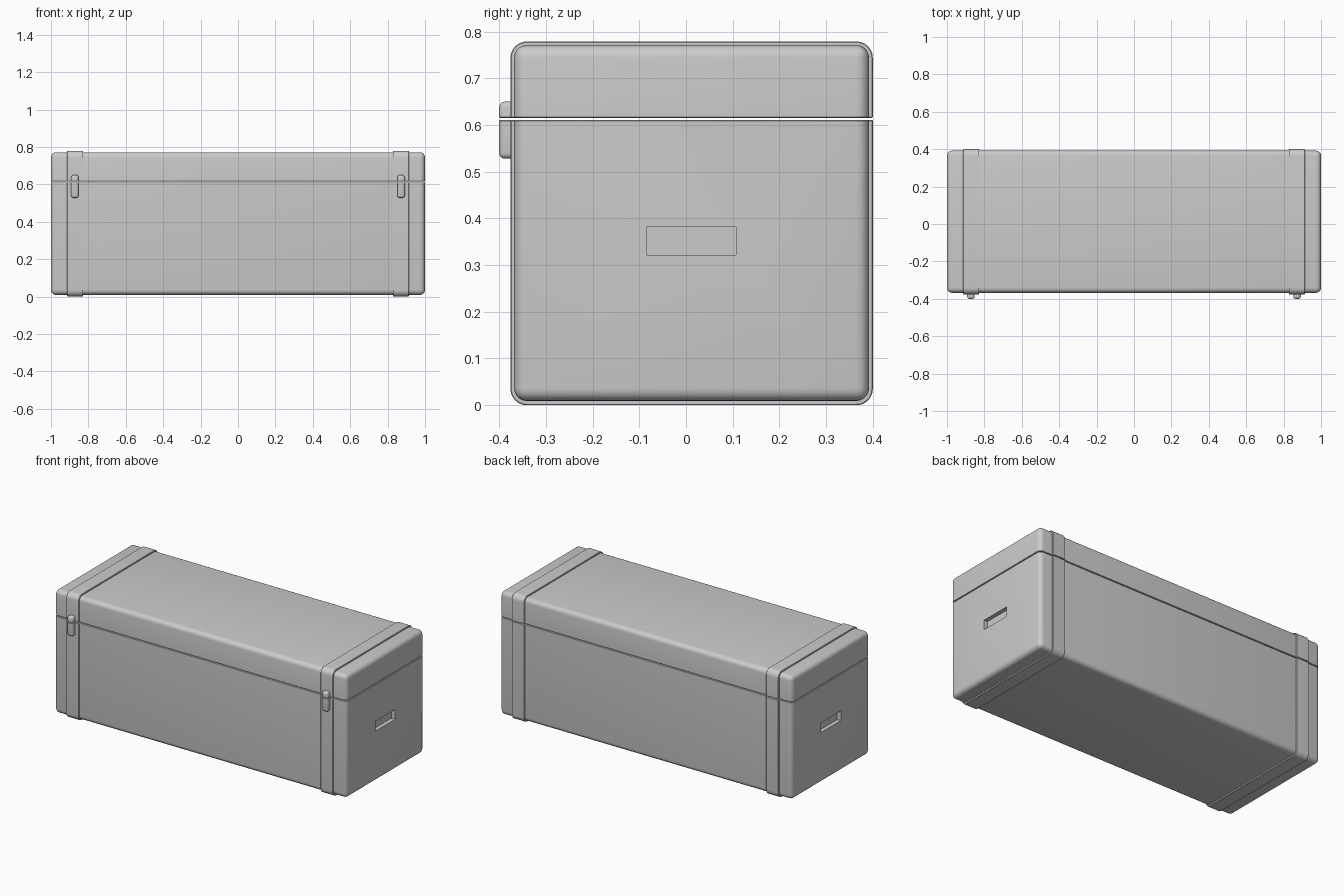
import bpy, bmesh
from mathutils import Vector

if "Cube" in bpy.data.objects:
    bpy.data.objects.remove(bpy.data.objects["Cube"])

SEAM, GAP = 0.613, 0.002
YC = 0.012  # the case sits slightly back because the latches stick out in front


def finish(bm, name):
    bmesh.ops.recalc_face_normals(bm, faces=bm.faces)
    me = bpy.data.meshes.new(name)
    bm.to_mesh(me)
    bm.free()
    ob = bpy.data.objects.new(name, me)
    bpy.context.collection.objects.link(ob)
    return ob


def smooth(ob):
    bpy.ops.object.select_all(action='DESELECT')
    ob.select_set(True)
    bpy.context.view_layer.objects.active = ob
    bpy.ops.object.shade_smooth_by_angle(angle=0.6)


def box(lo, hi):
    lo, hi = Vector(lo), Vector(hi)
    bm = bmesh.new()
    bmesh.ops.create_cube(bm, size=1)
    for v in bm.verts:
        v.co = Vector(c * s for c, s in zip(v.co, hi - lo)) + (lo + hi) / 2
    return bm


def bevel(bm, edges, r, seg):
    bmesh.ops.bevel(bm, geom=edges, offset=r, segments=seg, profile=0.5,
                    affect='EDGES', clamp_overlap=True)


def cut(bm, z, keep_upper):
    # slice at the seam, cap the opening and soften the rim
    geom = bm.verts[:] + bm.edges[:] + bm.faces[:]
    bmesh.ops.bisect_plane(bm, geom=geom, dist=1e-6, plane_co=(0, 0, z), plane_no=(0, 0, 1),
                           clear_inner=keep_upper, clear_outer=not keep_upper)
    rim = [e for e in bm.edges if e.is_boundary]
    bmesh.ops.contextual_create(bm, geom=rim)
    bevel(bm, rim, 0.002, 1)


def split_part(make, lower, upper):
    out = []
    for name, z, up in ((lower, SEAM - GAP, False), (upper, SEAM + GAP, True)):
        bm = make()
        cut(bm, z, up)
        out.append(finish(bm, name))
    return out


# main case and lid
def case():
    bm = box((-1, YC - 0.38, 0.009), (1, YC + 0.38, 0.771))
    bevel(bm, bm.edges[:], 0.027, 5)
    return bm


body, lid = split_part(case, "case_body", "case_lid")

# recessed hand grips in both ends
for s in (-1, 1):
    cutter = finish(box((s - 0.025, -0.085, 0.322), (s + 0.025, 0.107, 0.382)), "grip_cutter")
    cutter.hide_render = True
    mod = body.modifiers.new("grip", 'BOOLEAN')
    mod.object, mod.operation, mod.solver = cutter, 'DIFFERENCE', 'EXACT'
    bpy.context.view_layer.objects.active = body
    bpy.ops.object.modifier_apply(modifier=mod.name)
    bpy.data.objects.remove(cutter)
smooth(body)
smooth(lid)

for s, side in ((-1, "left"), (1, "right")):
    # raised reinforcing band
    def band():
        a, b = sorted((s * 0.828, s * 0.913))
        bm = box((a, YC - 0.388, 0), (b, YC + 0.388, 0.779))
        long_edges = [e for e in bm.edges
                      if abs(e.verts[0].co.x - e.verts[1].co.x) > 0.01]
        bevel(bm, long_edges, 0.035, 6)
        ring = [e for e in bm.edges if abs(e.verts[0].co.x - e.verts[1].co.x) < 1e-4]
        bevel(bm, ring, 0.002, 1)
        return bm

    # latch, split at the seam like the band
    def latch():
        a, b = sorted((s * 0.852, s * 0.892))
        bm = box((a, -0.4, 0.528), (b, -0.36, 0.65))
        front = [e for e in bm.edges if any(v.co.y < -0.39 for v in e.verts)]
        bevel(bm, front, 0.012, 4)
        return bm

    for ob in (split_part(band, side + "_band_lower", side + "_band_upper")
               + split_part(latch, side + "_latch_base", side + "_latch_hook")):
        smooth(ob)
